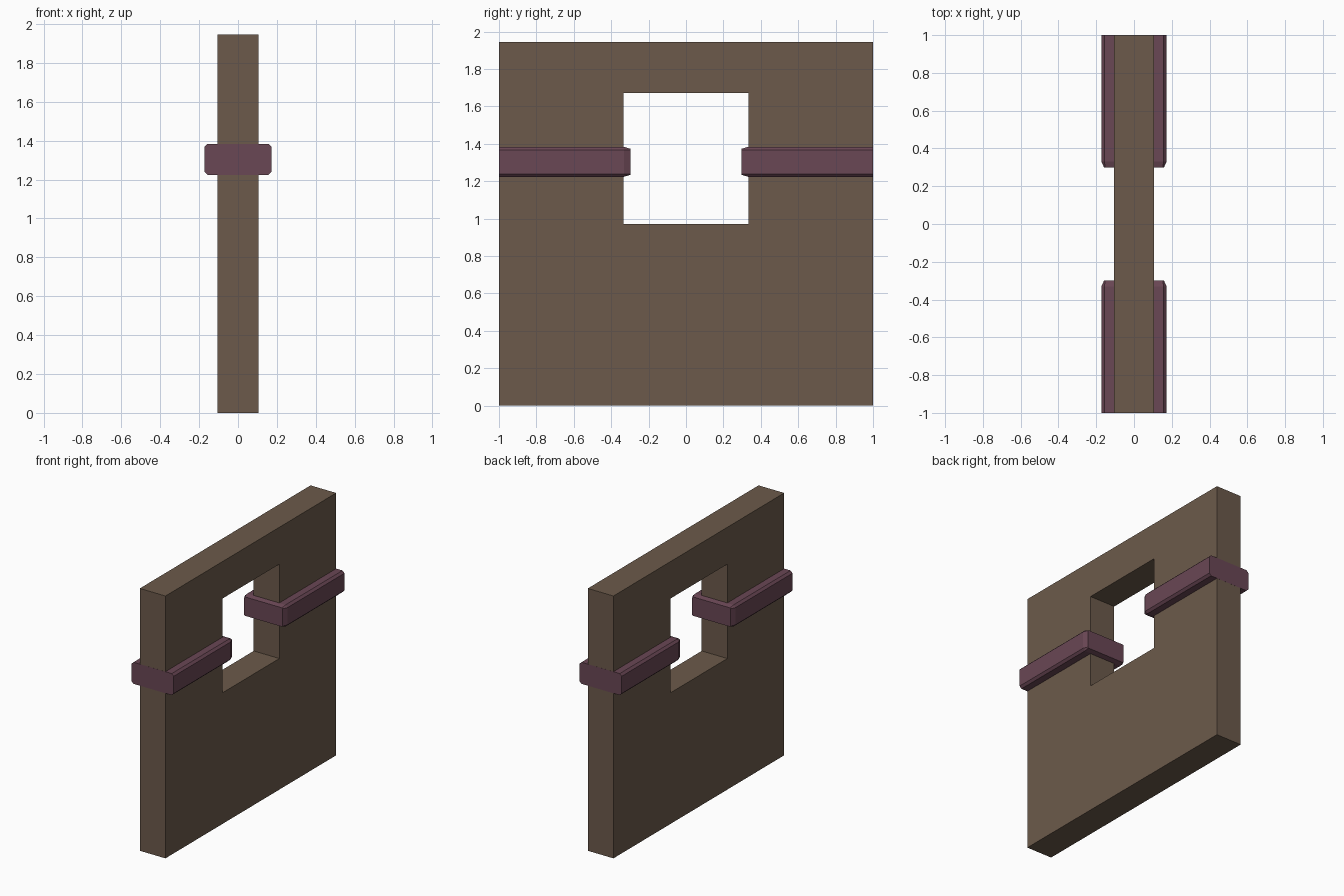
import bpy, bmesh

if "Cube" in bpy.data.objects:
    bpy.data.objects.remove(bpy.data.objects["Cube"])

def material(name, rgb):
    m = bpy.data.materials.new(name)
    m.diffuse_color = (*rgb, 1)
    m.use_nodes = True
    m.node_tree.nodes["Principled BSDF"].inputs["Base Color"].default_value = m.diffuse_color
    return m

wall_mat = material("brown plaster", (0.150, 0.102, 0.070))
trim_mat = material("plum trim", (0.144, 0.063, 0.090))

def finish(name, bm, mat):
    bmesh.ops.recalc_face_normals(bm, faces=bm.faces)
    me = bpy.data.meshes.new(name)
    bm.to_mesh(me)
    bm.free()
    me.materials.append(mat)
    ob = bpy.data.objects.new(name, me)
    bpy.context.collection.objects.link(ob)
    return ob

def bridge(bm, a, b):
    for i in range(len(a)):
        j = (i + 1) % len(a)
        bm.faces.new((a[i], a[j], b[j], b[i]))

# Wall slab with a square window hole running right through
def rect(bm, x, y, z0, z1):
    return [bm.verts.new((x, s * y, z)) for s, z in ((-1, z0), (1, z0), (1, z1), (-1, z1))]

bm = bmesh.new()
outer = [rect(bm, x, 1.0, 0.0, 1.945) for x in (-0.105, 0.105)]
inner = [rect(bm, x, 0.334, 0.972, 1.671) for x in (-0.105, 0.105)]
for o, i in zip(outer, inner):
    bridge(bm, o, i)
bridge(bm, *outer)
bridge(bm, *inner)
finish("window_wall", bm, wall_mat)

# Chamfered trim rails, wrapping the wall and ending just inside the window
def section(bm, y, hx, hz, c):
    pts = [(hx, hz - c), (hx - c, hz), (c - hx, hz), (-hx, hz - c),
           (-hx, c - hz), (c - hx, -hz), (hx - c, -hz), (hx, c - hz)]
    return [bm.verts.new((x, y, 1.304 + z)) for x, z in pts]

for side, name in ((-1, "front_trim_rail"), (1, "back_trim_rail")):
    bm = bmesh.new()
    rings = [section(bm, side * 1.0005, 0.173, 0.08, 0.016),
             section(bm, side * 0.332, 0.173, 0.08, 0.016),
             section(bm, side * 0.298, 0.158, 0.07, 0.006)]
    bridge(bm, rings[0], rings[1])
    bridge(bm, rings[1], rings[2])
    bm.faces.new(rings[0])
    bm.faces.new(rings[2])
    finish(name, bm, trim_mat)
